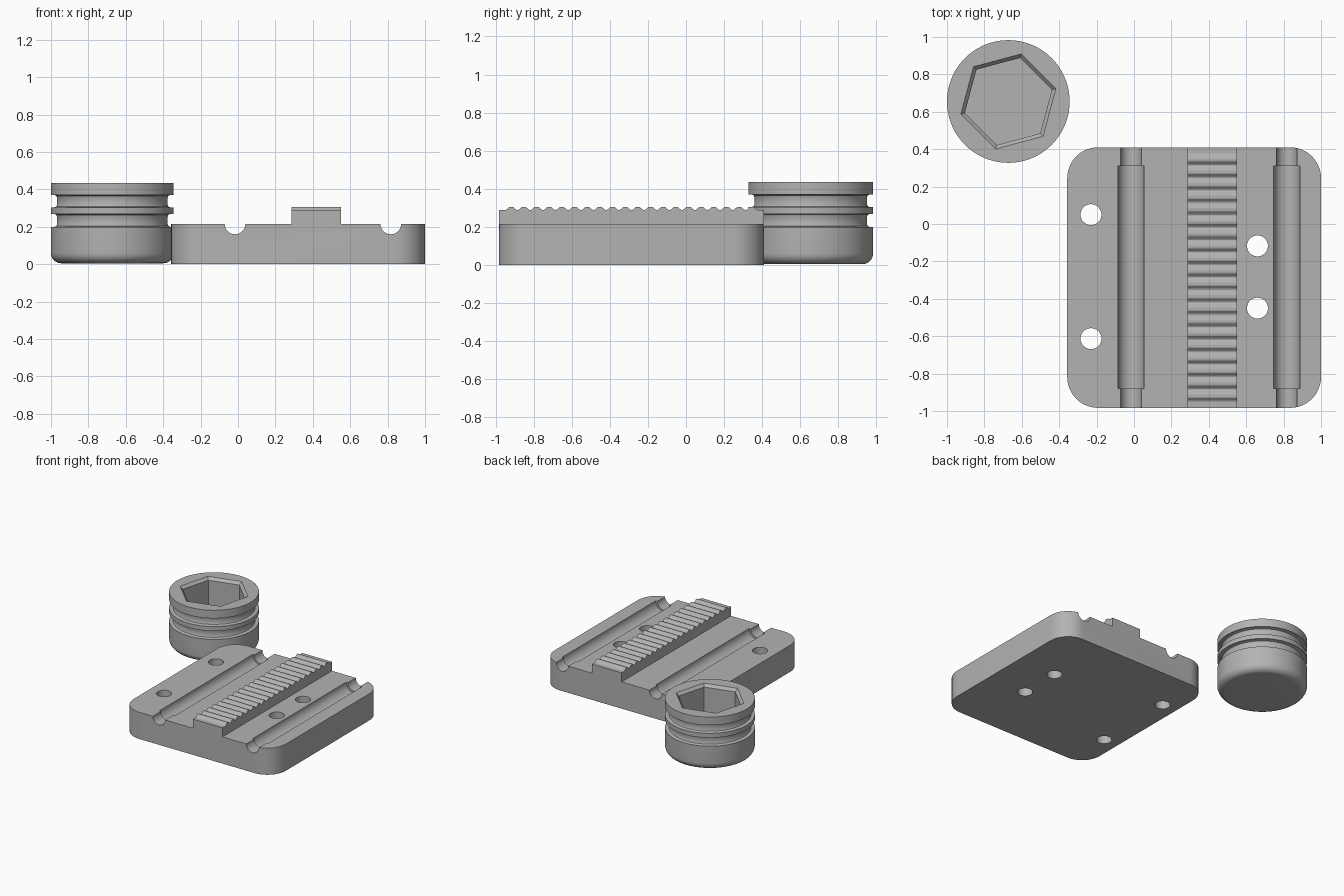
import bpy, bmesh, math
from mathutils import Matrix

if "Cube" in bpy.data.objects:
    bpy.data.objects.remove(bpy.data.objects["Cube"])

grey = bpy.data.materials.new("plain grey")
grey.diffuse_color = (0.45, 0.45, 0.45, 1)
grey.use_nodes = True
grey.node_tree.nodes["Principled BSDF"].inputs["Base Color"].default_value = grey.diffuse_color


def finish(bm, name):
    bmesh.ops.recalc_face_normals(bm, faces=bm.faces)
    me = bpy.data.meshes.new(name)
    bm.to_mesh(me)
    bm.free()
    me.materials.append(grey)
    ob = bpy.data.objects.new(name, me)
    bpy.context.collection.objects.link(ob)
    return ob


def prism(name, points, offset):
    """Closed outline of 3D points extruded along offset."""
    bm = bmesh.new()
    face = bm.faces.new([bm.verts.new(p) for p in points])
    ext = bmesh.ops.extrude_face_region(bm, geom=[face])
    bmesh.ops.translate(bm, vec=offset, verts=[v for v in ext["geom"] if isinstance(v, bmesh.types.BMVert)])
    return finish(bm, name)


def rod(name, r, length, loc, along_y=False, n=40):
    bm = bmesh.new()
    m = Matrix.Translation(loc)
    if along_y:
        m = m @ Matrix.Rotation(math.pi / 2, 4, 'X')
    bmesh.ops.create_cone(bm, cap_ends=True, segments=n, radius1=r, radius2=r, depth=length, matrix=m)
    return finish(bm, name)


def cut(ob, cutter):
    mod = ob.modifiers.new("cut", 'BOOLEAN')
    mod.operation, mod.solver, mod.object = 'DIFFERENCE', 'EXACT', cutter
    bpy.context.view_layer.objects.active = ob
    bpy.ops.object.modifier_apply(modifier=mod.name)
    bpy.data.objects.remove(cutter)


def smooth(ob):
    bpy.ops.object.select_all(action='DESELECT')
    ob.select_set(True)
    bpy.context.view_layer.objects.active = ob
    bpy.ops.object.shade_smooth_by_angle(angle=math.radians(25))


# Base plate with rounded corners
X0, X1, Y0, Y1, H, R = -0.357, 1.0, -0.983, 0.41, 0.215, 0.165
corners = [(X1 - R, Y1 - R), (X0 + R, Y1 - R), (X0 + R, Y0 + R), (X1 - R, Y0 + R)]
outline = []
for k, (cx, cy) in enumerate(corners):
    for i in range(13):
        a = math.pi / 2 * (k + i / 12)
        outline.append((cx + R * math.cos(a), cy + R * math.sin(a), 0))
plate = prism("base_plate", outline, (0, 0, H))

# Screw holes
for x, y in [(-0.23, 0.05), (-0.23, -0.613), (0.66, -0.117), (0.66, -0.45)]:
    cut(plate, rod("hole_cutter", 0.056, 1, (x, y, 0.1)))

# Rod channels: narrow full length, wider between the ends
for x in (-0.016, 0.817):
    cut(plate, rod("channel_cutter", 0.055, 3, (x, 0, H), True))
    cut(plate, rod("wide_channel_cutter", 0.07, 1.19, (x, -0.285, H), True))
smooth(plate)

# Toothed rack
low, high, pitch = 0.288, 0.305, 0.0665
side = [(0.287, Y0, H), (0.287, Y0, low)]
for k in range(20):
    c = -0.918 + k * pitch
    for dy, z in [(-0.031, low), (-0.024, low + 0.004), (-0.012, high - 0.002), (-0.006, high),
                  (0.006, high), (0.012, high - 0.002), (0.024, low + 0.004), (0.031, low)]:
        side.append((0.287, c + dy, z))
side += [(0.287, Y1, low), (0.287, Y1, H)]
prism("toothed_rack", side, (0.263, 0, 0))

# Round plug: lathe profile with two ring grooves and a rounded foot
F = 0.055
prof = [(0, 0.005)]
for i in range(9):
    a = math.pi / 2 * i / 8
    prof.append((0.328 - F + F * math.sin(a), 0.005 + F - F * math.cos(a)))
for z0, z1 in [(0.2, 0.268), (0.304, 0.37)]:
    prof += [(0.328, z0), (0.309, z0), (0.3, z0 + 0.004), (0.296, z0 + 0.013),
             (0.296, z1 - 0.013), (0.3, z1 - 0.004), (0.309, z1), (0.328, z1)]
prof += [(0.328, 0.435), (0, 0.435)]
bm = bmesh.new()
vs = [bm.verts.new((r, 0, z)) for r, z in prof]
es = [bm.edges.new(p) for p in zip(vs, vs[1:])]
bmesh.ops.spin(bm, geom=vs + es, axis=(0, 0, 1), cent=(0, 0, 0), angle=2 * math.pi, steps=72)
bmesh.ops.remove_doubles(bm, verts=bm.verts, dist=0.0005)
bmesh.ops.translate(bm, vec=(-0.672, 0.655, 0), verts=bm.verts)
plug = finish(bm, "round_plug")

# Hexagonal socket with a chamfered mouth
bm = bmesh.new()
rings = []
for r, z in [(0.241, 0.1), (0.241, 0.413), (0.263, 0.435), (0.263, 0.6)]:
    rings.append([bm.verts.new((-0.672 + r * math.cos(math.radians(15 + 60 * k)),
                                0.655 + r * math.sin(math.radians(15 + 60 * k)), z)) for k in range(6)])
for a, b in zip(rings, rings[1:]):
    for k in range(6):
        j = (k + 1) % 6
        bm.faces.new((a[k], a[j], b[j], b[k]))
bm.faces.new(rings[0])
bm.faces.new(rings[-1])
cut(plug, finish(bm, "socket_cutter"))
smooth(plug)
